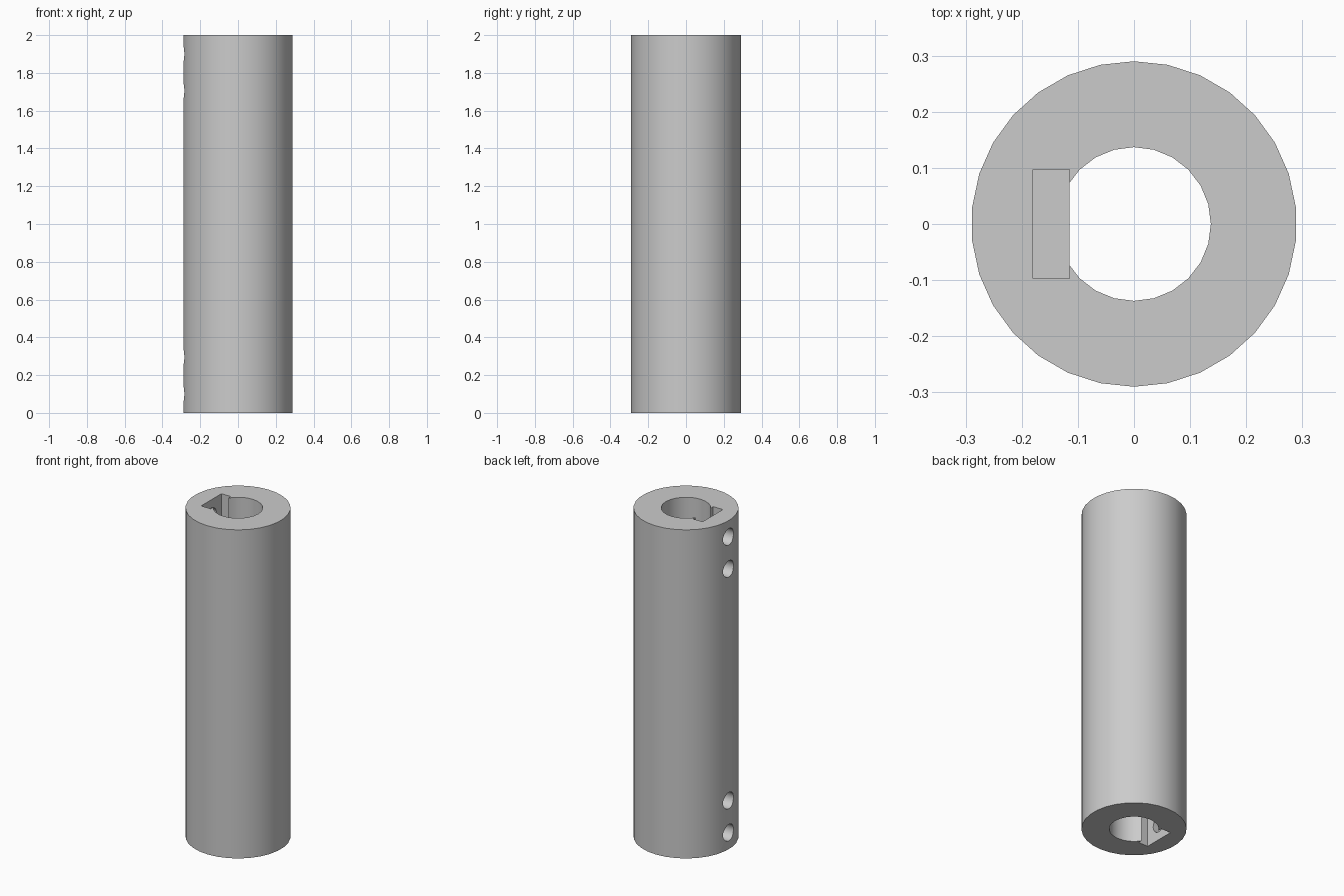
import bpy
import math

LENGTH = 2.0
OUTER, BORE, HOLE = 0.29, 0.137, 0.05
BACK, FRONT, HALF_W = -0.18, -0.115, 0.0975   # pocket extents in x and y
POCKET = 0.4                                  # pocket depth at each end

cube = bpy.data.objects.get("Cube")
if cube:
    bpy.data.objects.remove(cube, do_unlink=True)

grey = bpy.data.materials.new("plain grey")
grey.use_nodes = True
colour = (0.6, 0.6, 0.6, 1)
grey.diffuse_color = colour
grey.node_tree.nodes["Principled BSDF"].inputs["Base Color"].default_value = colour


def cylinder(name, sides, radius, depth, location, rotation=(0, 0, 0)):
    bpy.ops.mesh.primitive_cylinder_add(vertices=sides, radius=radius, depth=depth,
                                        location=location, rotation=rotation)
    obj = bpy.context.object
    obj.name = name
    obj.data.materials.append(grey)
    return obj


def box(name, low, high):
    centre = [(a + b) / 2 for a, b in zip(low, high)]
    bpy.ops.mesh.primitive_cube_add(size=1, location=centre)
    obj = bpy.context.object
    obj.name = name
    obj.scale = [b - a for a, b in zip(low, high)]
    bpy.ops.object.transform_apply(location=False, rotation=False, scale=True)
    obj.data.materials.append(grey)
    return obj


def combine(target, tool, operation):
    """Apply a boolean to the target and remove the tool."""
    mod = target.modifiers.new(operation.title(), "BOOLEAN")
    mod.operation = operation
    mod.solver = "EXACT"
    mod.object = tool
    bpy.ops.object.select_all(action="DESELECT")
    bpy.context.view_layer.objects.active = target
    target.select_set(True)
    bpy.ops.object.modifier_apply(modifier=mod.name)
    bpy.data.objects.remove(tool, do_unlink=True)


# Tube with a round bore
mid = (0, 0, LENGTH / 2)
tube = cylinder("tube", 30, OUTER, LENGTH, mid, (0, 0, math.pi / 2 + math.radians(6) * 15))
combine(tube, cylinder("bore_cutter", 24, BORE, LENGTH + 0.2, mid), "DIFFERENCE")

# Flat along the middle of the bore
flat = box("bore_flat", (BACK, -HALF_W, POCKET / 2), (FRONT, HALF_W, LENGTH - POCKET / 2))
combine(tube, flat, "UNION")

# Rectangular pocket at each end
for low, high in ((-0.1, POCKET), (LENGTH - POCKET, LENGTH + 0.1)):
    pocket = box("pocket_cutter", (BACK, -HALF_W, low), (FRONT, HALF_W, high))
    combine(tube, pocket, "DIFFERENCE")

# Two screw holes through the wall into each pocket
for z in (0.1, 0.295, LENGTH - 0.295, LENGTH - 0.1):
    hole = cylinder("hole_cutter", 24, HOLE, 0.2, (-0.25, 0, z), (0, math.pi / 2, 0))
    combine(tube, hole, "DIFFERENCE")

bpy.ops.object.shade_smooth_by_angle(angle=math.radians(30))
